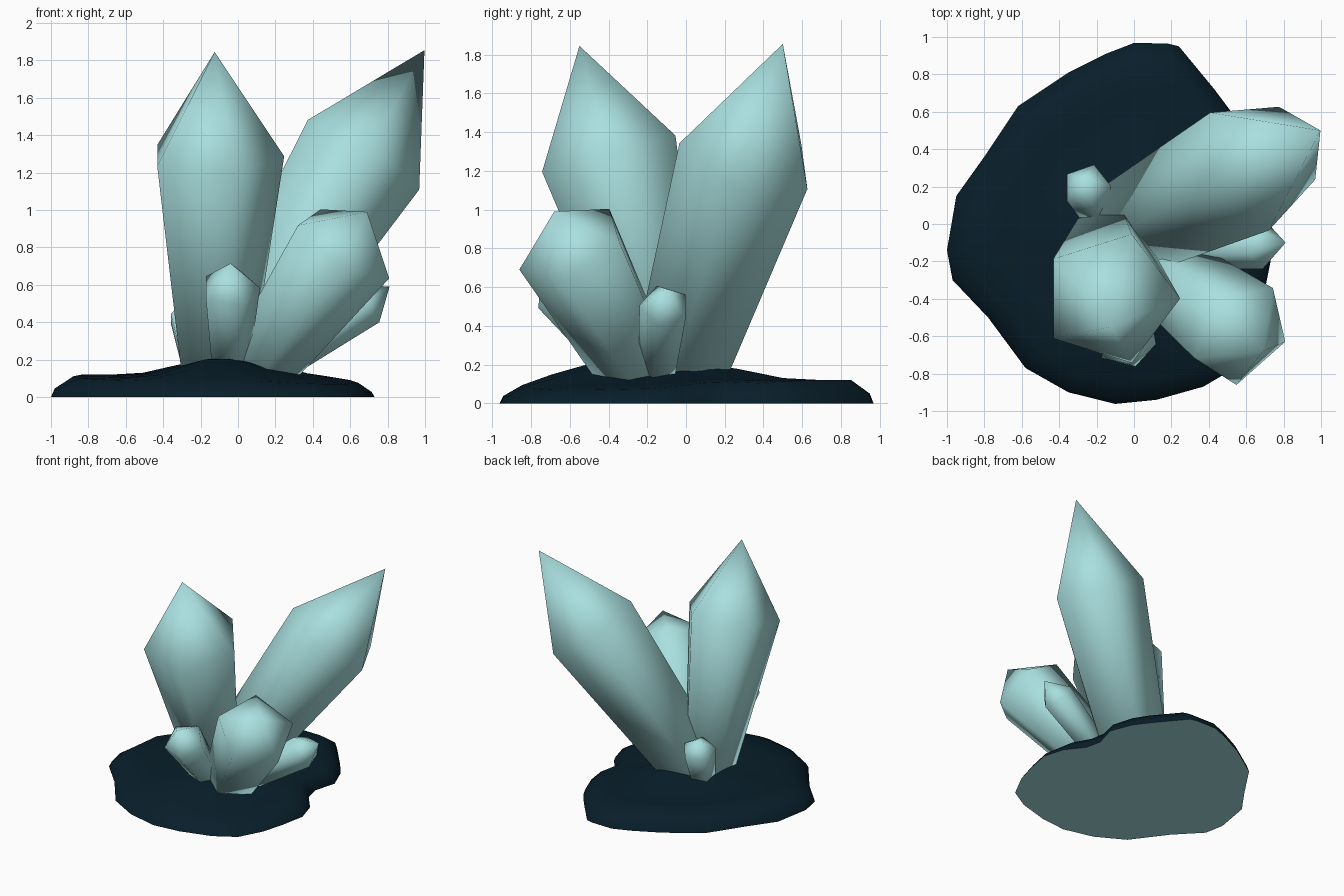
import bpy, bmesh, math
from mathutils import Vector

if "Cube" in bpy.data.objects:
    bpy.data.objects.remove(bpy.data.objects["Cube"])


def material(name, rgb):
    m = bpy.data.materials.new(name)
    m.diffuse_color = (*rgb, 1)
    m.use_nodes = True
    m.node_tree.nodes["Principled BSDF"].inputs["Base Color"].default_value = m.diffuse_color
    return m


ICE = material("pale aqua crystal", (0.40, 0.74, 0.74))
ROCK = material("dark navy rock", (0.0025, 0.0130, 0.0230))


def finish(name, bm, mats):
    bmesh.ops.recalc_face_normals(bm, faces=bm.faces)
    me = bpy.data.meshes.new(name)
    bm.to_mesh(me)
    bm.free()
    for m in mats:
        me.materials.append(m)
    ob = bpy.data.objects.new(name, me)
    bpy.context.collection.objects.link(ob)
    return ob


def crystal(name, base, tip, ref, frac, r_base, r_ring, sides=5):
    """Pentagonal spear: narrow base, wide shoulder at frac of its length, pointed tip."""
    base, tip = Vector(base), Vector(tip)
    axis = (tip - base).normalized()
    u = Vector(ref)
    u = (u - axis * u.dot(axis)).normalized()
    v = axis.cross(u)
    bm = bmesh.new()

    def ring(center, r):
        out = []
        for i in range(sides):
            a = math.tau * i / sides
            p = center + (u * math.cos(a) + v * math.sin(a)) * r
            p.z = max(p.z, 0.02)          # stay inside the rock
            out.append(bm.verts.new(p))
        return out

    low = ring(base, r_base)
    high = ring(base.lerp(tip, frac), r_ring)
    top = bm.verts.new(tip)
    bm.faces.new(low)
    for i in range(sides):
        j = (i + 1) % sides
        bm.faces.new((low[i], low[j], high[j], high[i]))
        bm.faces.new((high[i], high[j], top))
    for f in bm.faces:
        f.smooth = True
    finish(name, bm, [ICE])


# crystals: base, tip, direction of one shoulder corner, shoulder position, radii
crystal("tall_front_crystal", (-0.135, -0.07, 0.08), (-0.125, -0.55, 1.845),
        (1, 0, 0), 0.685, 0.195, 0.375)
crystal("tall_back_crystal", (-0.08, -0.05, 0.06), (0.997, 0.50, 1.855),
        (0.30, -0.085, -0.17), 0.677, 0.26, 0.37)
crystal("medium_crystal", (0.07, -0.20, 0.07), (0.69, -0.68, 0.99),
        (-0.13, 0.19, 0.18), 0.81, 0.215, 0.30)
crystal("small_front_crystal", (-0.05, -0.26, 0.10), (-0.04, -0.745, 0.715),
        (1, 0, 0), 0.79, 0.10, 0.16)
crystal("small_right_crystal", (0.10, -0.15, 0.10), (0.81, -0.10, 0.59),
        (0, -1, 0), 0.82, 0.095, 0.132)
crystal("small_back_crystal", (-0.20, 0.06, 0.08), (-0.27, 0.24, 0.53),
        (0.03, 0.115, 0), 0.78, 0.09, 0.13)

# rock mound: outline scaled inwards ring by ring, with a bump near the front
OUTLINE = [(0.73, -0.20), (0.68, -0.03), (0.57, 0.11), (0.54, 0.24), (0.59, 0.42),
           (0.52, 0.60), (0.43, 0.72), (0.24, 0.95), (0.18, 0.965), (0.0, 0.968),
           (-0.15, 0.91), (-0.35, 0.81), (-0.62, 0.63), (-0.80, 0.36), (-0.95, 0.15),
           (-1.0, -0.14), (-0.97, -0.30), (-0.78, -0.50), (-0.58, -0.77),
           (-0.35, -0.90), (-0.10, -0.962), (0.12, -0.94), (0.37, -0.87),
           (0.54, -0.77), (0.64, -0.58), (0.69, -0.40)]
LEVELS = [(1.0, 0.0), (0.98, 0.05), (0.88, 0.12), (0.72, 0.12),
          (0.52, 0.13), (0.26, 0.18)]


def height(x, y, z):
    bump = 0.115 * math.exp(-((x + 0.1) ** 2 + (y + 0.5) ** 2) / 0.1)
    return z * (1 - 0.6 * max(0, -y)) * (1 - 1.3 * max(0, x - 0.42)) + bump


bm = bmesh.new()
rings = []
for s, z in LEVELS:
    rings.append([bm.verts.new((x * s, y * s, height(x * s, y * s, z) if z else 0))
                  for x, y in OUTLINE])
peak = bm.verts.new((0, 0, 0.2))
n = len(OUTLINE)
for i in range(n):
    j = (i + 1) % n
    for a, b in zip(rings, rings[1:]):
        bm.faces.new((a[i], a[j], b[j], b[i]))
    bm.faces.new((rings[-1][i], rings[-1][j], peak))
for f in bm.faces:
    f.smooth = True
# pale flat underside
under = bm.faces.new(rings[0][::-1])
under.material_index = 1
for e in under.edges:
    e.smooth = False
finish("rock_base", bm, [ROCK, ICE])
